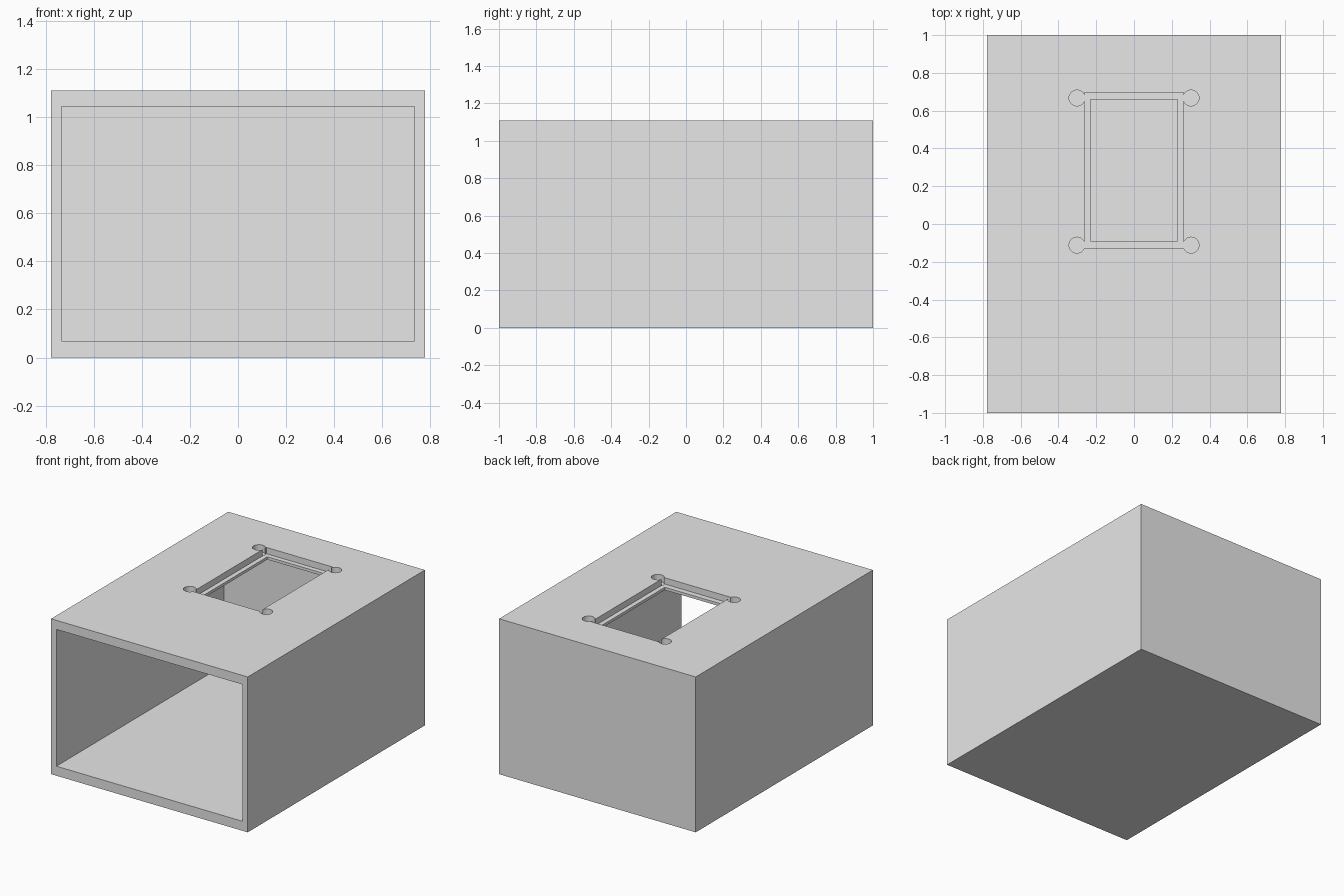
import bpy

if "Cube" in bpy.data.objects:
    bpy.data.objects.remove(bpy.data.objects["Cube"])

W, L, H = 0.777, 1.0, 1.11      # half width, half length, height
grey = bpy.data.materials.new("light_grey")
grey.diffuse_color = (0.8, 0.8, 0.8, 1)
grey.use_nodes = True
grey.node_tree.nodes["Principled BSDF"].inputs["Base Color"].default_value = grey.diffuse_color


def box(name, x0, x1, y0, y1, z0, z1):
    bpy.ops.mesh.primitive_cube_add(
        size=1, location=((x0 + x1) / 2, (y0 + y1) / 2, (z0 + z1) / 2))
    ob = bpy.context.object
    ob.name = name
    ob.scale = (x1 - x0, y1 - y0, z1 - z0)
    bpy.ops.object.transform_apply(location=True, rotation=True, scale=True)
    return ob


def cut(target, cutter):
    mod = target.modifiers.new("cut", 'BOOLEAN')
    mod.operation = 'DIFFERENCE'
    mod.solver = 'EXACT'
    mod.object = cutter
    cutter.hide_render = True
    bpy.context.view_layer.objects.active = target
    bpy.ops.object.modifier_apply(modifier=mod.name)
    bpy.data.objects.remove(cutter, do_unlink=True)


# Outer housing
housing = box("housing", -W, W, -L, L, 0, H)
housing.data.materials.append(grey)

# Cavity open at the front
cut(housing, box("cavity_cutter", -0.735, 0.735, -1.2, 0.89, 0.068, 1.045))

# Window through the top, with a stepped ledge around it
cut(housing, box("window_cutter", -0.23, 0.23, -0.09, 0.66, 0.9, 1.3))
cut(housing, box("ledge_cutter", -0.263, 0.263, -0.13, 0.695, H - 0.045, 1.3))

# Round blind holes at the window corners
for x in (-0.302, 0.302):
    for y in (-0.112, 0.667):
        bpy.ops.mesh.primitive_cylinder_add(
            vertices=48, radius=0.042, depth=0.2, location=(x, y, H - 0.05 + 0.1))
        cut(housing, bpy.context.object)

# Smooth hole walls, sharp box edges
bpy.ops.object.select_all(action='DESELECT')
housing.select_set(True)
bpy.context.view_layer.objects.active = housing
bpy.ops.object.shade_smooth_by_angle()
